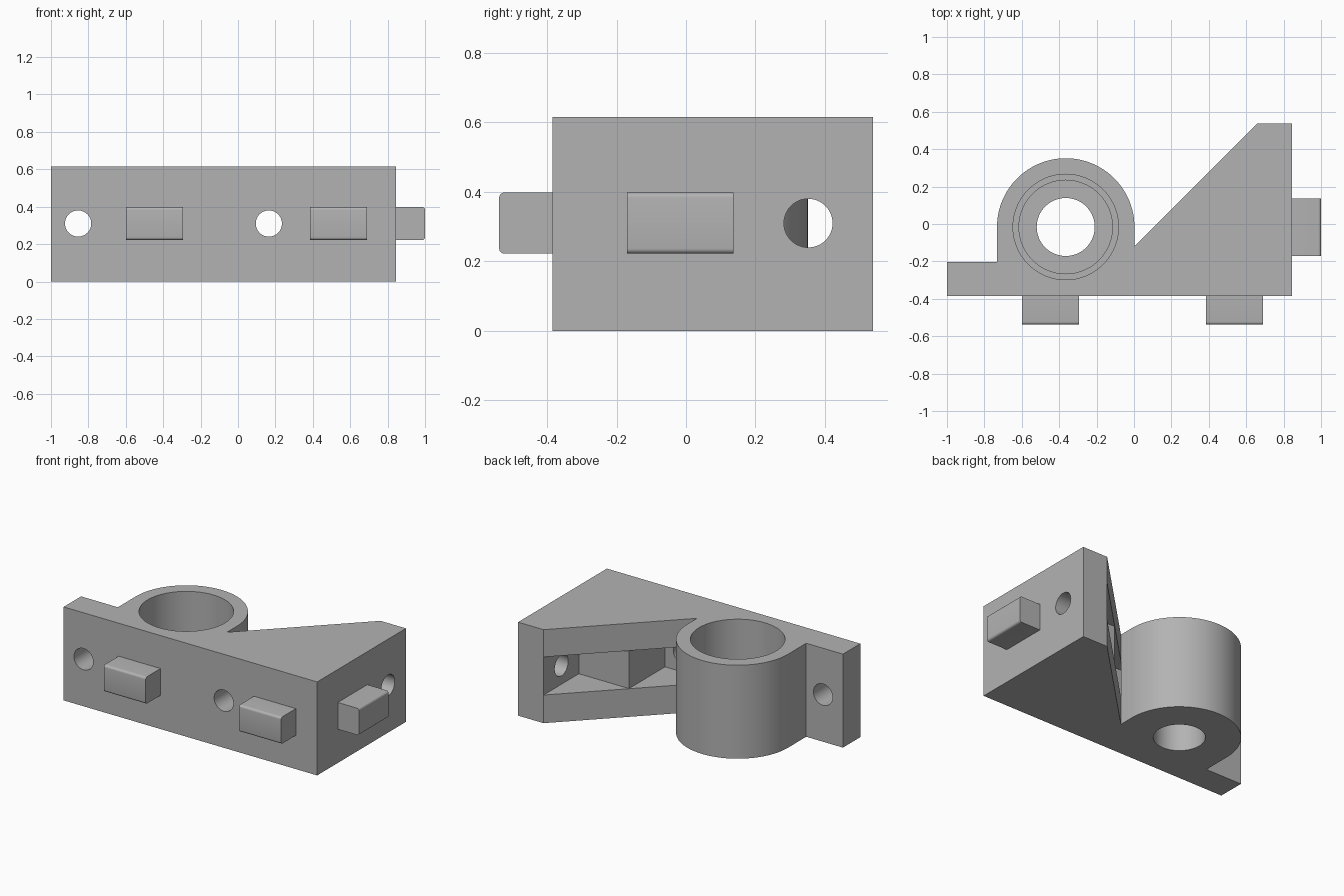
import bpy
import bmesh
from math import pi, cos, sin
from mathutils import Matrix, Vector

cube = bpy.data.objects.get("Cube")
if cube:
    bpy.data.objects.remove(cube, do_unlink=True)

grey = bpy.data.materials.new("plain grey")
grey.use_nodes = True
grey.diffuse_color = (0.45, 0.45, 0.45, 1)
grey.node_tree.nodes["Principled BSDF"].inputs["Base Color"].default_value = grey.diffuse_color

HEIGHT, MID_Z = 0.615, 0.31
FRONT, BACK, RIGHT_X, LEFT_X = -0.384, 0.538, -1.0, 0.845
RIB_X, FLANGE_Y = 0.66, -0.203        # inner faces of the two walls
BOSS = Vector((-0.365, -0.016, 0))
BOSS_R = 0.3675


def finish(name, bm):
    bmesh.ops.recalc_face_normals(bm, faces=bm.faces)
    mesh = bpy.data.meshes.new(name)
    bm.to_mesh(mesh)
    bm.free()
    mesh.materials.append(grey)
    obj = bpy.data.objects.new(name, mesh)
    bpy.context.collection.objects.link(obj)
    return obj


def prism(name, outline, z0, z1):
    bm = bmesh.new()
    face = bm.faces.new([bm.verts.new((x, y, z0)) for x, y in outline])
    top = bmesh.ops.extrude_face_region(bm, geom=[face])["geom"]
    bmesh.ops.translate(bm, vec=(0, 0, z1 - z0),
                        verts=[v for v in top if isinstance(v, bmesh.types.BMVert)])
    return finish(name, bm)


def cylinder(name, centre, radius, depth, axis="Z", sides=96):
    turn = {"X": Matrix.Rotation(pi / 2, 4, "Y"),
            "Y": Matrix.Rotation(pi / 2, 4, "X"), "Z": Matrix()}[axis]
    bm = bmesh.new()
    bmesh.ops.create_cone(bm, cap_ends=True, segments=sides, radius1=radius,
                          radius2=radius, depth=depth,
                          matrix=Matrix.Translation(centre) @ turn)
    return finish(name, bm)


def activate(obj):
    bpy.ops.object.select_all(action="DESELECT")
    obj.select_set(True)
    bpy.context.view_layer.objects.active = obj


def cut(target, cutter):
    cutter.hide_render = True
    mod = target.modifiers.new("cut", "BOOLEAN")
    mod.operation, mod.solver, mod.object = "DIFFERENCE", "EXACT", cutter
    activate(target)
    bpy.ops.object.modifier_apply(modifier=mod.name)
    bpy.data.objects.remove(cutter, do_unlink=True)


# Bracket body: flange, round boss and triangular gusset in one profile
steps = 64
arc = [(BOSS.x + BOSS_R * cos(pi * i / steps), BOSS.y + BOSS_R * sin(pi * i / steps))
       for i in range(steps + 1)]
outline = [(RIGHT_X, FRONT), (LEFT_X, FRONT), (LEFT_X, BACK), (RIB_X, BACK),
           (BOSS.x + BOSS_R, -0.118)] + arc
outline += [(BOSS.x - BOSS_R, FLANGE_Y), (RIGHT_X, FLANGE_Y)]
body = prism("bracket_body", outline, 0, HEIGHT)

# Stepped bore through the boss
for radius, floor in ((0.282, 0.25), (0.25, 0.2), (0.155, -0.1)):
    depth = 0.8 - floor
    cut(body, cylinder("bore_cutter", BOSS + Vector((0, 0, floor + depth / 2)), radius, depth))

# Two screw pockets sunk into the sloping face
block_x, block_y = 0.295, 0.171
pockets = [
    [(RIB_X, block_y), (RIB_X, 0.7), (block_x, 0.35), (block_x, block_y)],
    [(block_x, FLANGE_Y), (block_x, 0.3), (0.03, -0.05), (0.004, -0.117), (-0.07, FLANGE_Y)],
]
for pocket in pockets:
    cut(body, prism("pocket_cutter", pocket, MID_Z - 0.125, MID_Z + 0.125))

# Screw holes through the front and left walls
for x in (-0.855, 0.165):
    cut(body, cylinder("hole_cutter", (x, -0.3, MID_Z), 0.07, 0.24, "Y", 48))
cut(body, cylinder("hole_cutter", (0.75, 0.352, MID_Z), 0.07, 0.24, "X", 48))

activate(body)
bpy.ops.object.shade_smooth_by_angle(angle=pi / 6)


# Locating tabs with rounded long outer edges
def tab(name, lo, hi, axis, outer):
    lo, hi = Vector(lo), Vector(hi)
    bm = bmesh.new()
    bmesh.ops.create_cube(bm, size=1, matrix=Matrix.Translation((lo + hi) / 2)
                          @ Matrix.Diagonal((*(hi - lo), 1)))
    edges = [e for e in bm.edges
             if all(abs(v.co[axis] - outer) < 1e-4 for v in e.verts)
             and abs(e.verts[0].co.z - e.verts[1].co.z) < 1e-4]
    bmesh.ops.bevel(bm, geom=edges, offset=0.015, segments=5, profile=0.5, affect="EDGES")
    obj = finish(name, bm)
    activate(obj)
    bpy.ops.object.shade_smooth_by_angle(angle=pi / 6)


Z0, Z1 = 0.222, 0.398
for name, x in (("front_tab_right", -0.6), ("front_tab_left", 0.385)):
    tab(name, (x, -0.538, Z0), (x + 0.305, FRONT + 0.01, Z1), 1, -0.538)
tab("side_tab", (LEFT_X - 0.01, -0.17, Z0), (1, 0.137, Z1), 0, 1)
